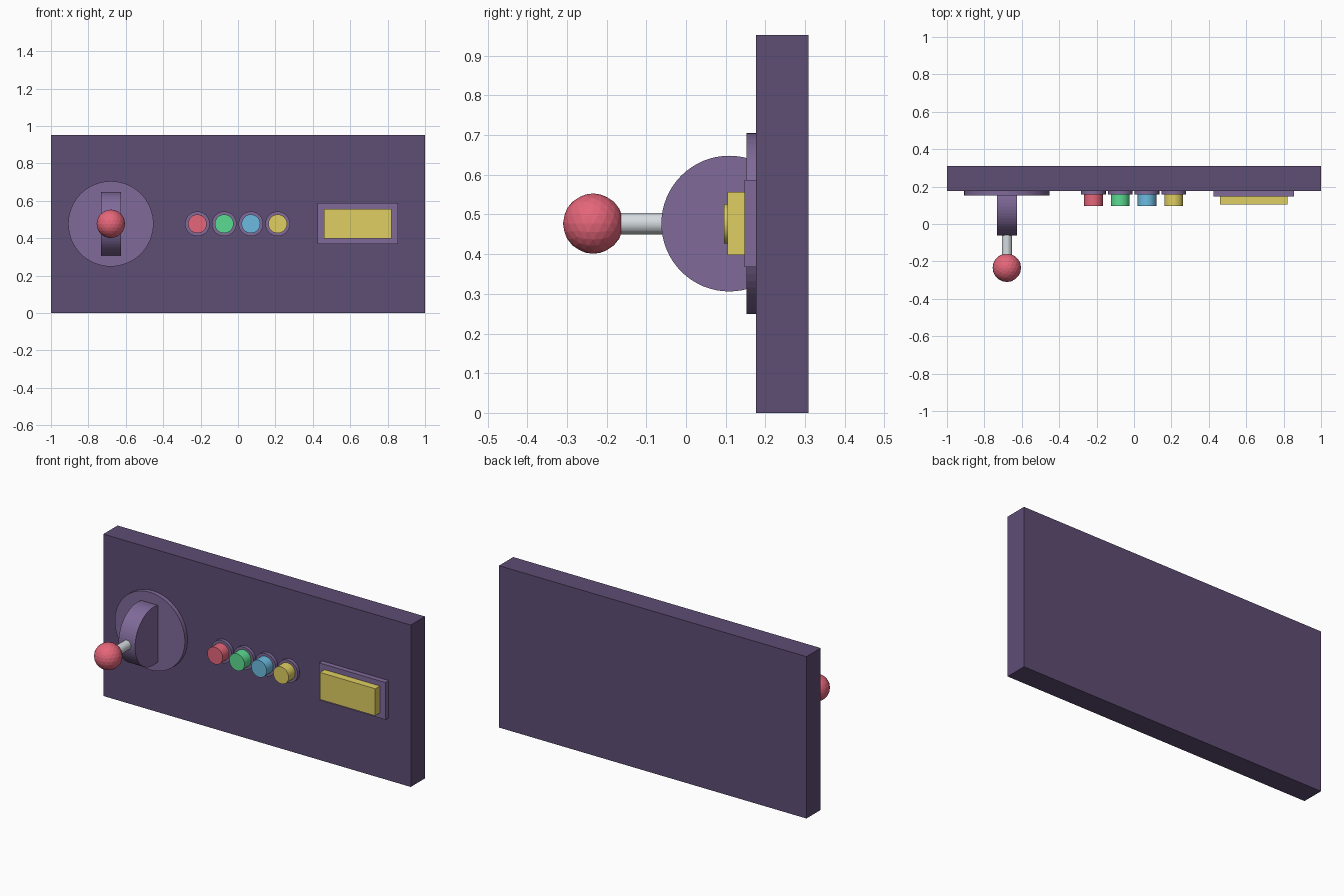
import bpy
from math import pi

if "Cube" in bpy.data.objects:
    bpy.data.objects.remove(bpy.data.objects["Cube"])


def material(name, hex_code):
    # sRGB hex to linear colour
    rgb = [int(hex_code[i:i + 2], 16) / 255 for i in (0, 2, 4)]
    mat = bpy.data.materials.new(name)
    mat.diffuse_color = (*[((c + 0.055) / 1.055) ** 2.4 for c in rgb], 1)
    mat.use_nodes = True
    mat.node_tree.nodes["Principled BSDF"].inputs["Base Color"].default_value = mat.diffuse_color
    return mat


DARK = material("dark_purple", "5E4D74")
LIGHT = material("light_purple", "806A9A")
RED = material("red", "E5667A")
GREEN = material("green", "5CDB92")
BLUE = material("blue", "6CBBE0")
YELLOW = material("yellow", "E0CF62")
METAL = material("metal", "D5DBE0")


def finish(name, mat):
    obj = bpy.context.object
    obj.name = name
    obj.data.materials.append(mat)
    return obj


def box(name, x, y, z, mat):
    # x, y, z are (min, max) pairs
    spans = (x, y, z)
    bpy.ops.mesh.primitive_cube_add(size=1, location=[(a + b) / 2 for a, b in spans])
    obj = finish(name, mat)
    obj.scale = [b - a for a, b in spans]
    return obj


def rod(name, x, z, radius, y0, y1, mat, sides=48):
    # cylinder running along y
    bpy.ops.mesh.primitive_cylinder_add(vertices=sides, radius=radius, depth=y1 - y0,
                                        location=(x, (y0 + y1) / 2, z), rotation=(pi / 2, 0, 0))
    return finish(name, mat)


MID = 0.477
LEVER_X = -0.68

# Back panel
box("panel", (-1, 1), (0.177, 0.309), (0, 0.952), DARK)

# Lever: mounting disc, pivot drum, shaft and knob
rod("lever_disc", LEVER_X, MID, 0.228, 0.152, 0.19, LIGHT, 64)
bpy.ops.mesh.primitive_cylinder_add(vertices=64, radius=0.171, depth=0.107,
                                    location=(LEVER_X, 0.109, MID), rotation=(0, pi / 2, 0))
finish("lever_drum", LIGHT)
rod("lever_shaft", LEVER_X, MID, 0.027, -0.2, 0.0, METAL, 32)
bpy.ops.mesh.primitive_ico_sphere_add(subdivisions=3, radius=0.076,
                                      location=(LEVER_X, -0.234, MID))
finish("lever_knob", RED)

# Row of buttons with collars
for i, mat in enumerate((RED, GREEN, BLUE, YELLOW)):
    x = -0.217 + 0.143 * i
    rod(f"button_collar_{i + 1}", x, MID, 0.066, 0.157, 0.19, LIGHT)
    rod(f"button_{i + 1}", x, MID, 0.05, 0.096, 0.17, mat)

# Screen with frame
box("screen_frame", (0.424, 0.856), (0.147, 0.19), (0.368, 0.587), LIGHT)
box("screen", (0.46, 0.82), (0.104, 0.16), (0.398, 0.557), YELLOW)
